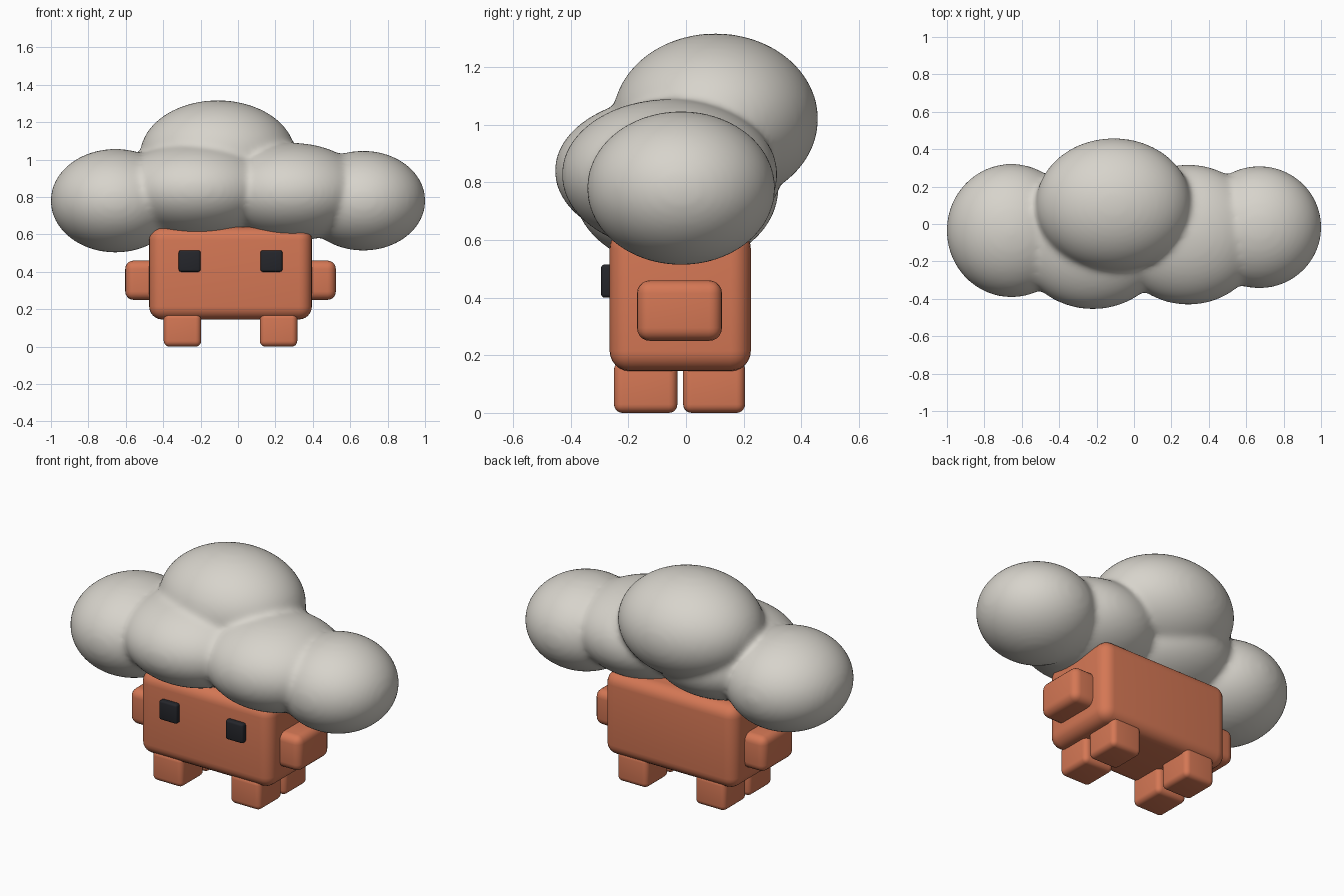
import bpy, bmesh, math
from mathutils import Matrix

if "Cube" in bpy.data.objects:
    bpy.data.objects.remove(bpy.data.objects["Cube"])


def material(name, color):
    m = bpy.data.materials.new(name)
    m.diffuse_color = (*color, 1)
    m.use_nodes = True
    m.node_tree.nodes["Principled BSDF"].inputs["Base Color"].default_value = m.diffuse_color
    return m


orange = material("terracotta_orange", (0.66, 0.185, 0.09))
grey = material("warm_cloud_grey", (0.68, 0.655, 0.60))
black = material("charcoal", (0.018, 0.019, 0.024))


def rounded_box(name, lo, hi, radius, mat, segments=5):
    """Bevelled box spanning the corners lo and hi."""
    size = [b - a for a, b in zip(lo, hi)]
    centre = [(a + b) / 2 for a, b in zip(lo, hi)]
    bm = bmesh.new()
    bmesh.ops.create_cube(bm, size=1, matrix=Matrix.Diagonal((*size, 1)))
    bmesh.ops.bevel(bm, geom=bm.edges[:], offset=radius, segments=segments,
                    profile=0.5, affect='EDGES')
    mesh = bpy.data.meshes.new(name)
    bm.to_mesh(mesh)
    bm.free()
    mesh.materials.append(mat)
    ob = bpy.data.objects.new(name, mesh)
    ob.location = centre
    bpy.context.collection.objects.link(ob)
    bpy.ops.object.select_all(action='DESELECT')
    ob.select_set(True)
    bpy.context.view_layer.objects.active = ob
    bpy.ops.object.shade_smooth_by_angle(angle=math.radians(35))
    return ob


# Body
rounded_box("body", (-0.475, -0.265, 0.145), (0.395, 0.225, 0.64), 0.07, orange, 6)

MID = -0.04  # x of the body's centre plane
for side, s in (("left", -1), ("right", 1)):
    def span(a, b):
        return sorted((MID + s * a, MID + s * b))

    # Arm, sunk into the side of the body
    x0, x1 = span(0.36, 0.563)
    rounded_box(side + "_arm", (x0, -0.17, 0.25), (x1, 0.125, 0.46), 0.045, orange)

    # Front and back legs
    x0, x1 = span(0.157, 0.357)
    for part, y0, y1 in (("front", -0.25, -0.03), ("back", -0.01, 0.205)):
        rounded_box(f"{side}_{part}_leg", (x0, y0, 0), (x1, y1, 0.18), 0.03, orange)

    # Eye
    x0, x1 = span(0.16, 0.277)
    rounded_box(side + "_eye", (x0, -0.295, 0.4), (x1, -0.25, 0.515), 0.012, black, 3)

# Cloud: overlapping ellipsoids (centre, radii) fused into one soft surface
puffs = [
    ((-0.655, -0.035, 0.78), (0.347, 0.357, 0.277)),   # left end
    ((0.67, -0.017, 0.78), (0.332, 0.327, 0.267)),     # right end
    ((-0.22, -0.06, 0.84), (0.42, 0.396, 0.257)),      # left middle
    ((0.29, -0.057, 0.827), (0.40, 0.375, 0.262)),     # right middle
    ((-0.108, 0.102, 1.02), (0.417, 0.357, 0.297)),    # crown
]
bm = bmesh.new()
for centre, radii in puffs:
    bmesh.ops.create_uvsphere(bm, u_segments=64, v_segments=40, radius=1,
                              matrix=Matrix.Translation(centre) @ Matrix.Diagonal((*radii, 1)))
mesh = bpy.data.meshes.new("cloud")
bm.to_mesh(mesh)
bm.free()
mesh.materials.append(grey)
cloud = bpy.data.objects.new("cloud", mesh)
bpy.context.collection.objects.link(cloud)
remesh = cloud.modifiers.new("fuse", 'REMESH')
remesh.mode = 'VOXEL'
remesh.voxel_size = 0.016
remesh.use_smooth_shade = True
soften = cloud.modifiers.new("soften", 'SMOOTH')
soften.factor = 0.5
soften.iterations = 14
